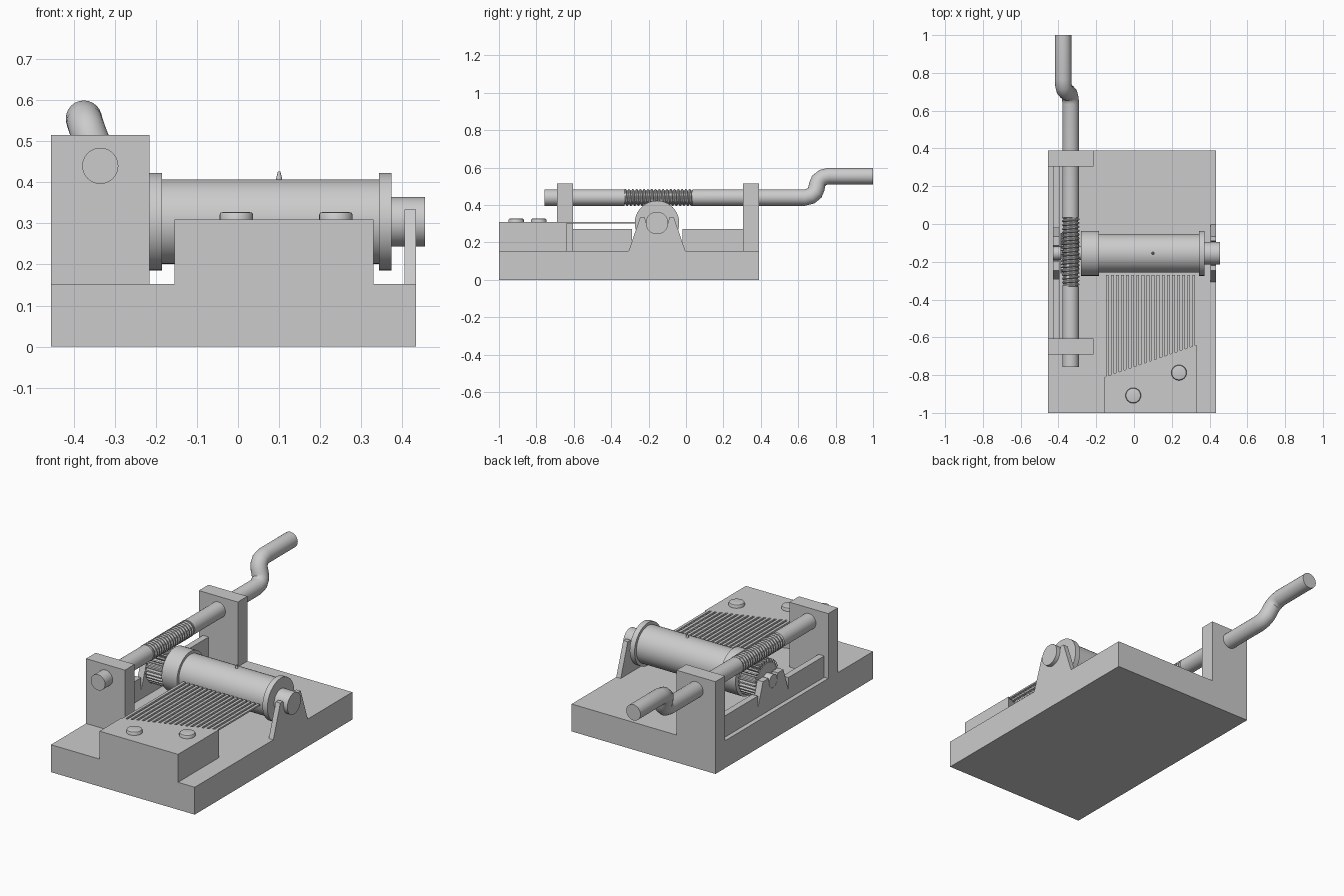
import bpy, bmesh
from math import sin, cos, pi, radians
from mathutils import Vector

if "Cube" in bpy.data.objects:
    bpy.data.objects.remove(bpy.data.objects["Cube"])

CY, CZ = -0.155, 0.304      # drum axis
SX, SZ, SR = -0.335, 0.44, 0.044   # crank shaft axis and radius
BASE = 0.153


def finish(name, bm, smooth=False):
    bmesh.ops.recalc_face_normals(bm, faces=bm.faces)
    me = bpy.data.meshes.new(name)
    bm.to_mesh(me)
    bm.free()
    ob = bpy.data.objects.new(name, me)
    bpy.context.collection.objects.link(ob)
    if smooth:
        bpy.ops.object.select_all(action='DESELECT')
        ob.select_set(True)
        bpy.context.view_layer.objects.active = ob
        bpy.ops.object.shade_smooth_by_angle(angle=radians(35))
    return ob


def add_prism(bm, pts, direction):
    """Extrude a closed 3D outline along a direction."""
    d = Vector(direction)
    a = [bm.verts.new(p) for p in pts]
    b = [bm.verts.new(Vector(p) + d) for p in pts]
    bm.faces.new(a)
    bm.faces.new(b[::-1])
    for i in range(len(a)):
        j = (i + 1) % len(a)
        bm.faces.new((a[i], a[j], b[j], b[i]))


def add_box(bm, x0, x1, y0, y1, z0, z1):
    add_prism(bm, [(x0, y0, z0), (x1, y0, z0), (x1, y1, z0), (x0, y1, z0)], (0, 0, z1 - z0))


def box(name, *dims):
    bm = bmesh.new()
    add_box(bm, *dims)
    return finish(name, bm)


def loft(name, rings, smooth=True):
    """Skin a list of rings of points and cap both ends."""
    bm = bmesh.new()
    rows = [[bm.verts.new(p) for p in r] for r in rings]
    n = len(rows[0])
    for r, s in zip(rows, rows[1:]):
        for i in range(n):
            j = (i + 1) % n
            bm.faces.new((r[i], r[j], s[j], s[i]))
    bm.faces.new(rows[0])
    bm.faces.new(rows[-1][::-1])
    return finish(name, bm, smooth)


def lathe_x(name, profile, n=40):
    """Turned part on the drum axis from (x, radius) pairs."""
    return loft(name, [[(x, CY + r * cos(2 * pi * i / n), CZ + r * sin(2 * pi * i / n))
                        for i in range(n)] for x, r in profile])


def lathe_z(name, x, y, profile, n=24):
    return loft(name, [[(x + r * cos(2 * pi * i / n), y + r * sin(2 * pi * i / n), z)
                        for i in range(n)] for r, z in profile])


# Base plate, shaft posts and side rail
box("base_plate", -0.455, 0.433, -1, 0.39, 0, BASE)
box("front_post", -0.455, -0.215, -0.69, -0.605, BASE, 0.515)
box("rear_post", -0.455, -0.215, 0.305, 0.39, BASE, 0.515)
for name, y0, y1 in (("side_rail_front", -0.605, -0.29), ("side_rail_rear", -0.02, 0.305)):
    box(name, -0.43, -0.395, y0, y1, BASE, 0.272)


# Tapered bearings with a round-bottomed notch for the axle
def bearing(name, x0, x1, r):
    notch = [(CY + r * cos(a), CZ + r * sin(a))
             for a in [-pi * k / 10 for k in range(11)]]
    outline = [(CY - 0.152, BASE), (CY + 0.152, BASE), (CY + 0.09, 0.334),
               (CY + r + 0.005, 0.334)] + notch + [(CY - r - 0.005, 0.334), (CY - 0.09, 0.334)]
    bm = bmesh.new()
    add_prism(bm, [(x0, y, z) for y, z in outline], (x1 - x0, 0, 0))
    finish(name, bm)


bearing("right_bearing", 0.405, 0.433, 0.06)
bearing("left_bearing", -0.43, -0.395, 0.036)

# Drum with flanges and axle ends, all turned in one profile
lathe_x("drum", [(-0.43, 0.035), (-0.28, 0.035), (-0.28, 0.119), (-0.185, 0.119),
                 (-0.185, 0.103), (0.343, 0.103), (0.343, 0.119), (0.373, 0.119),
                 (0.373, 0.06), (0.455, 0.06)])
lathe_z("drum_pin", 0.10, CY, [(0.009, 0.395), (0.007, 0.41), (0.003, 0.426)], 12)

# Toothed gear driven by the worm
teeth, gear = 32, []
for t in range(teeth):
    for f, r in ((-0.30, 0.088), (-0.18, 0.107), (0.18, 0.107), (0.30, 0.088)):
        a = 2 * pi * (t + f) / teeth
        gear.append((-0.39, CY + r * cos(a), CZ + r * sin(a)))
bm = bmesh.new()
add_prism(bm, gear, (0.10, 0, 0))
finish("gear", bm)


# Crank shaft: round bar swept along y, with an offset handle
def bar(name, path, n=24):
    path = [Vector(p) for p in path]
    rings = []
    for i, p in enumerate(path):
        t = (path[min(i + 1, len(path) - 1)] - path[max(i - 1, 0)]).normalized()
        u = t.cross(Vector((1, 0, 0))).normalized()
        v = t.cross(u)
        rings.append([p + SR * (cos(2 * pi * k / n) * u + sin(2 * pi * k / n) * v)
                      for k in range(n)])
    loft(name, rings)


bar("shaft_front", [(SX, -0.757, SZ), (SX, -0.33, SZ)])
bar("crank_handle", [(SX, 0.035, SZ), (SX, 0.635, SZ), (SX - 0.002, 0.667, SZ + 0.008),
                     (SX - 0.008, 0.689, SZ + 0.026), (SX - 0.016, 0.697, SZ + 0.047),
                     (SX - 0.024, 0.701, SZ + 0.068), (SX - 0.032, 0.709, SZ + 0.089),
                     (SX - 0.038, 0.731, SZ + 0.107), (SX - 0.04, 0.763, SZ + 0.115),
                     (SX - 0.04, 1.0, SZ + 0.115)])

# Worm thread: radius follows a helix
n, turns, steps = 24, 18, 18 * 8
worm = []
for s in range(steps + 1):
    y = -0.33 + 0.365 * s / steps
    ring = []
    for k in range(n):
        phase = (turns * s / steps + k / n) % 1
        r = 0.038 + 0.008 * min(1, max(0, 2 - abs(phase - 0.5) * 6))
        ring.append((SX + r * cos(2 * pi * k / n), y, SZ + r * sin(2 * pi * k / n)))
    worm.append(ring)
loft("worm", worm, False)

# Comb block with slanted rear edge, and its thin teeth
X0, X1, TOP = -0.155, 0.33, 0.309
Y0, Y1 = -0.81, -0.64
bm = bmesh.new()
add_prism(bm, [(X0, -1, BASE), (X1, -1, BASE), (X1, Y1, BASE), (X0, Y0, BASE)], (0, 0, TOP - BASE))
finish("comb_block", bm)
bm = bmesh.new()
count = 18
pitch = (X1 - X0) / count
for i in range(count):
    x = X0 + pitch * (i + 0.5)
    y = Y0 + (Y1 - Y0) * (i + 0.5) / count
    w = pitch * 0.28
    add_box(bm, x - w, x + w, y - 0.01, -0.27, TOP - 0.009, TOP)
finish("comb_teeth", bm)

# Comb screws
for name, x, y in (("left_screw", -0.004, -0.908), ("right_screw", 0.238, -0.787)):
    lathe_z(name, x, y, [(0.041, 0.30), (0.041, 0.321), (0.038, 0.326), (0.030, 0.328)])
